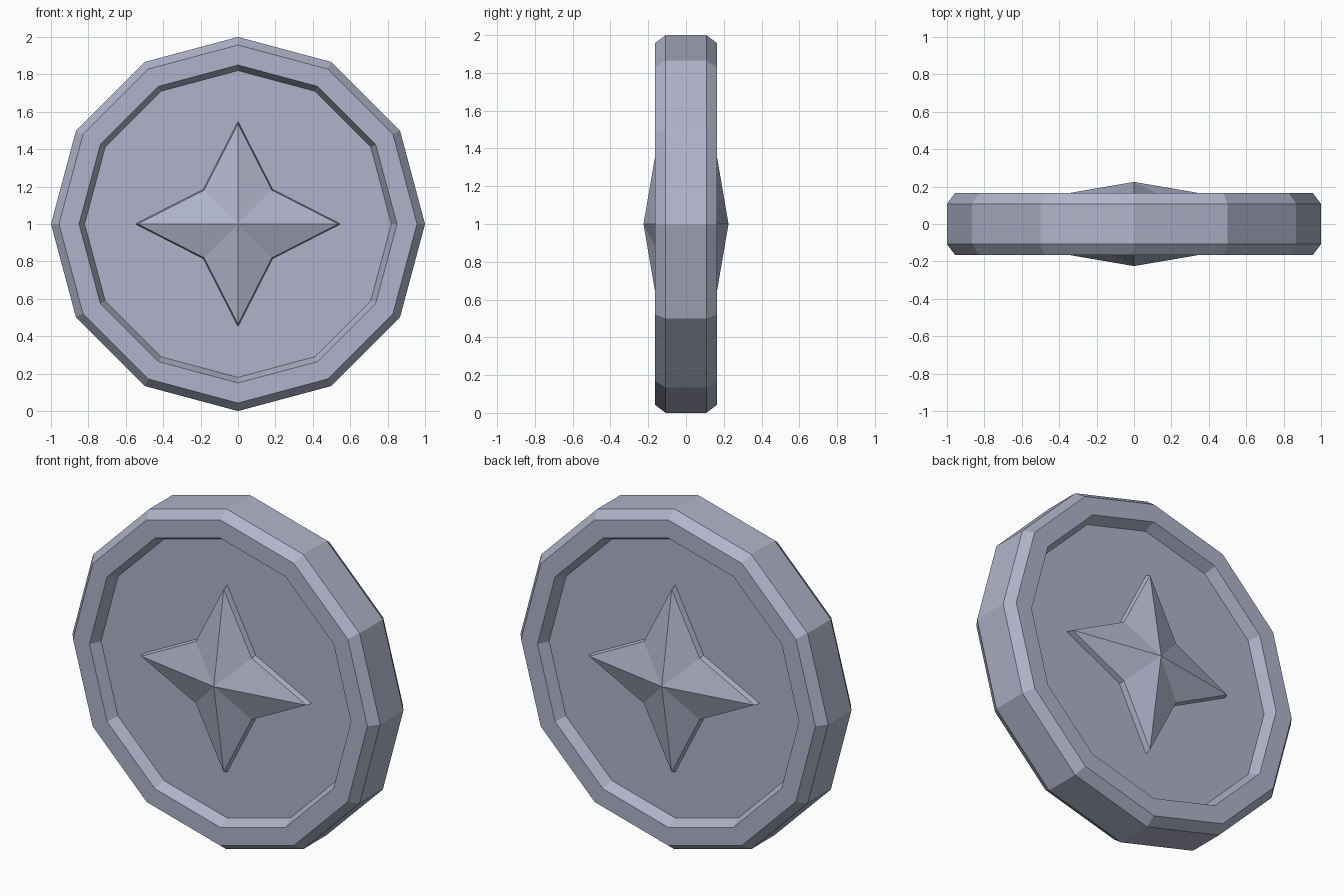
import bpy
import bmesh
from math import cos, sin, tau

cube = bpy.data.objects.get("Cube")
if cube:
    bpy.data.objects.remove(cube, do_unlink=True)

SIDES = 12
CENTRE_Z = 1.0

metal = bpy.data.materials.new("blue_grey_metal")
metal.use_nodes = True
colour = (0.43, 0.455, 0.585, 1)
metal.diffuse_color = colour
metal.node_tree.nodes["Principled BSDF"].inputs["Base Color"].default_value = colour


def ring(bm, radii, y):
    """Closed loop of vertices in the upright plane at depth y."""
    n = len(radii)
    return [bm.verts.new((r * cos(tau * i / n), y, CENTRE_Z + r * sin(tau * i / n)))
            for i, r in enumerate(radii)]


def bridge(bm, a, b):
    for i in range(len(a)):
        j = (i + 1) % len(a)
        bm.faces.new((a[i], a[j], b[j], b[i]))


def finish(bm, name):
    bmesh.ops.recalc_face_normals(bm, faces=bm.faces)
    mesh = bpy.data.meshes.new(name)
    bm.to_mesh(mesh)
    bm.free()
    mesh.materials.append(metal)
    obj = bpy.data.objects.new(name, mesh)
    bpy.context.collection.objects.link(obj)
    return obj


# Coin body: bevelled rim with a sunken floor on both faces
half = [(0.82, 0.10), (0.85, 0.165), (0.957, 0.165), (1.0, 0.108)]
profile = [(r, -y) for r, y in half] + [(r, y) for r, y in reversed(half)]
bm = bmesh.new()
loops = [ring(bm, [r] * SIDES, y) for r, y in profile]
for a, b in zip(loops, loops[1:]):
    bridge(bm, a, b)
bm.faces.new(loops[0])
bm.faces.new(loops[-1])
finish(bm, "coin_body")


# Four-pointed star: low tapered wall rising to a faceted peak
def star(name, side):
    outline = [0.553, 0.264] * 4
    bm = bmesh.new()
    base = ring(bm, outline, side * 0.09)
    top = ring(bm, [r * 0.97 for r in outline], side * 0.133)
    peak = bm.verts.new((0, side * 0.225, CENTRE_Z))
    bridge(bm, base, top)
    for i in range(len(top)):
        bm.faces.new((top[i], top[(i + 1) % len(top)], peak))
    bm.faces.new(base)
    return finish(bm, name)


star("front_star", -1)
star("back_star", 1)
